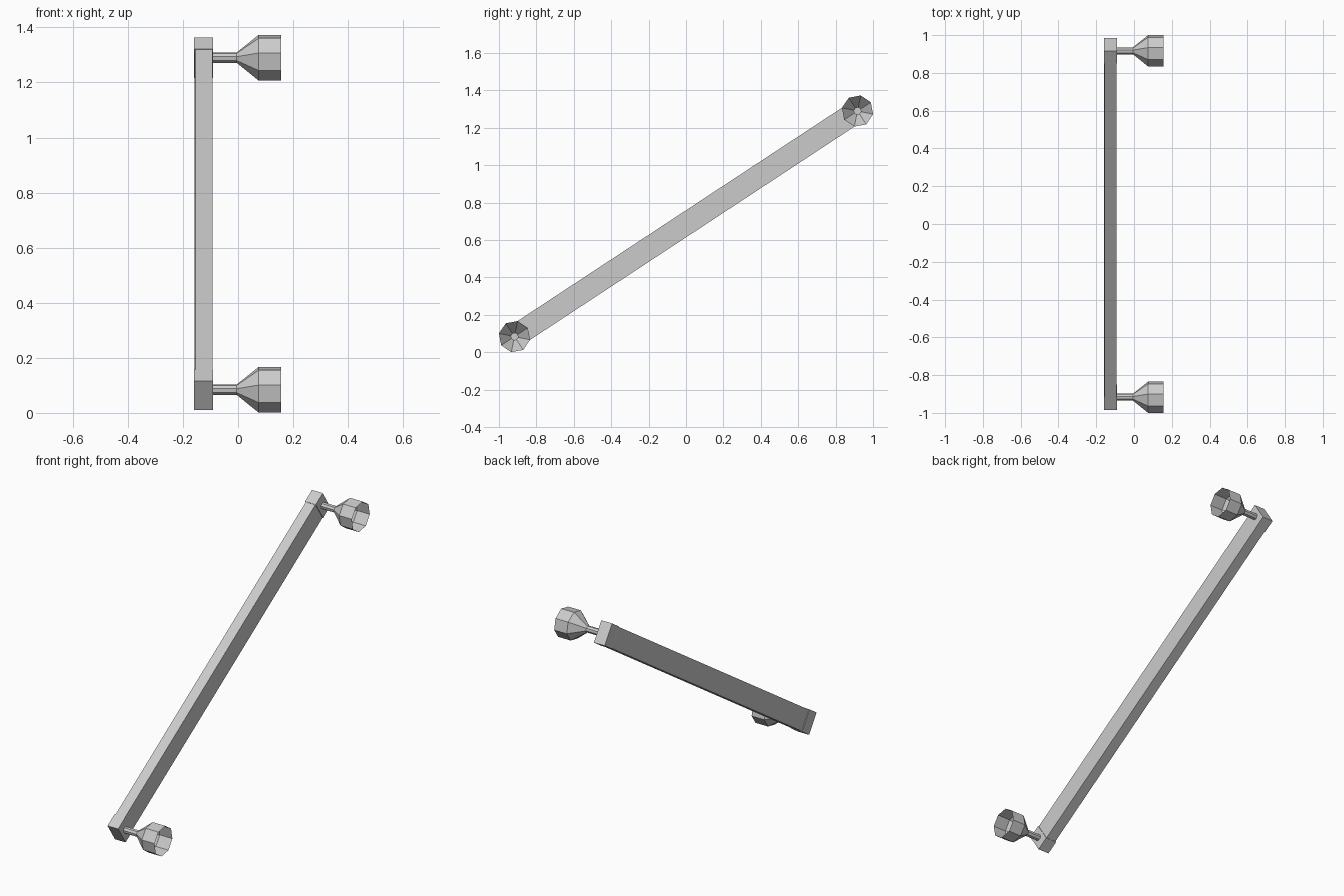
import bpy, bmesh, math
from mathutils import Matrix, Vector

cube = bpy.data.objects.get("Cube")
if cube:
    bpy.data.objects.remove(cube, do_unlink=True)

HALF_Y, LOW, HIGH = 0.917, 0.084, 1.29      # centres of the two ends
SLOPE = math.atan2(HIGH - LOW, 2 * HALF_Y)
LENGTH = math.hypot(HIGH - LOW, 2 * HALF_Y)
BAR_X = -0.125

grey = bpy.data.materials.new("light_grey")
grey.use_nodes = True
grey.diffuse_color = (0.6, 0.6, 0.6, 1)
grey.node_tree.nodes["Principled BSDF"].inputs["Base Color"].default_value = (0.6, 0.6, 0.6, 1)


def finish(name, bm, centre):
    """Tilt the part along the slope and place it."""
    bm.transform(Matrix.Translation(centre) @ Matrix.Rotation(SLOPE, 4, "X"))
    mesh = bpy.data.meshes.new(name)
    bm.to_mesh(mesh)
    bm.free()
    mesh.materials.append(grey)
    obj = bpy.data.objects.new(name, mesh)
    bpy.context.collection.objects.link(obj)


def box(size):
    bm = bmesh.new()
    bmesh.ops.create_cube(bm, size=1, matrix=Matrix.Diagonal((*size, 1)))
    return bm


def cup():
    """Open eight-sided shell: thin stem, flare and straight rim."""
    bm = bmesh.new()
    profile = [(-0.092, 0.019), (-0.005, 0.019), (0.075, 0.085), (0.157, 0.085)]
    rings = [[bm.verts.new((x, r * math.cos(k * math.tau / 8), r * math.sin(k * math.tau / 8)))
              for k in range(8)] for x, r in profile]
    for a, b in zip(rings, rings[1:]):
        for k in range(8):
            n = (k + 1) % 8
            bm.faces.new((a[k], a[n], b[n], b[k]))
    bmesh.ops.recalc_face_normals(bm, faces=bm.faces)
    return bm


# Long sloping bar with a slightly raised panel on its outer side
bar = box((0.062, LENGTH - 0.07, 0.121))
side = [f for f in bar.faces if f.normal.x < -0.9]
bmesh.ops.inset_region(bar, faces=side, thickness=0.012, depth=0.003)
finish("sloping_bar", bar, Vector((BAR_X + 0.001, 0, (LOW + HIGH) / 2)))

# End blocks and the cups that stand out from them
for end, y, z in (("lower", -HALF_Y, LOW), ("upper", HALF_Y, HIGH)):
    finish(end + "_end_block", box((0.07, 0.078, 0.126)), Vector((BAR_X, y, z)))
    finish(end + "_cup", cup(), Vector((0, y, z)))
